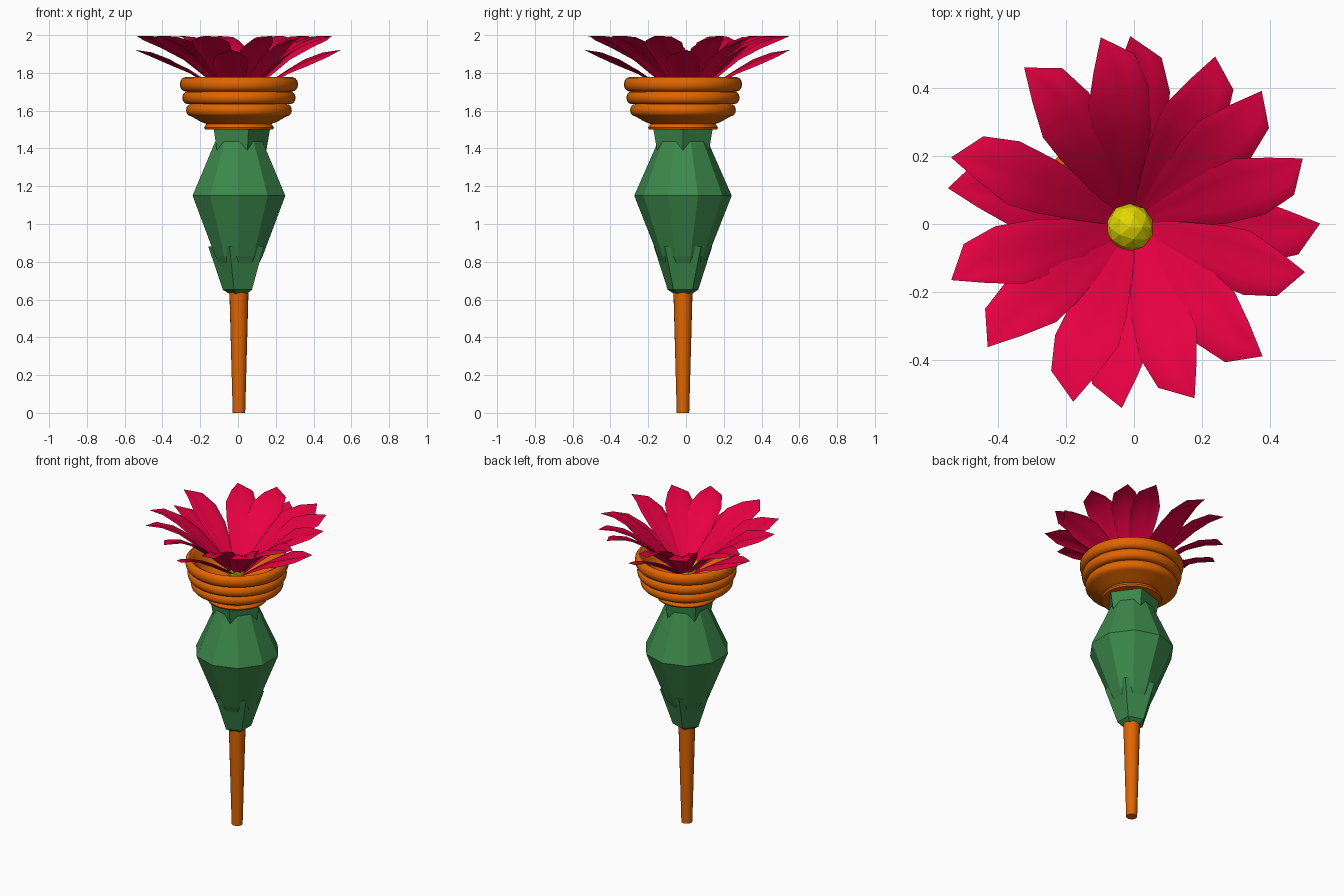
import bpy, bmesh, math

if "Cube" in bpy.data.objects:
    bpy.data.objects.remove(bpy.data.objects["Cube"])

CX, CY = 0.005, -0.016   # axis of stem, body and cup


def material(name, rgb):
    m = bpy.data.materials.new(name)
    m.diffuse_color = (*rgb, 1)
    m.use_nodes = True
    m.node_tree.nodes["Principled BSDF"].inputs["Base Color"].default_value = m.diffuse_color
    return m


orange = material("orange", (0.75, 0.13, 0.0))
green = material("green", (0.045, 0.25, 0.07))
crimson = material("crimson", (0.8, 0.0, 0.055))
yellow = material("yellow", (0.75, 0.68, 0.0))


def finish(bm, name, mat, smooth=None):
    bmesh.ops.recalc_face_normals(bm, faces=bm.faces)
    me = bpy.data.meshes.new(name)
    bm.to_mesh(me)
    bm.free()
    ob = bpy.data.objects.new(name, me)
    bpy.context.collection.objects.link(ob)
    me.materials.append(mat)
    if smooth:
        bpy.ops.object.select_all(action='DESELECT')
        ob.select_set(True)
        bpy.context.view_layer.objects.active = ob
        bpy.ops.object.shade_smooth_by_angle(angle=math.radians(smooth))
    return ob


def lathe(name, profile, sides, mat, phase=0, smooth=None):
    """Stack of polygon rings; profile entries are (radius, z)."""
    bm = bmesh.new()
    a0 = math.radians(phase)
    rings = [[bm.verts.new((CX + r * math.cos(a0 + math.tau * i / sides),
                            CY + r * math.sin(a0 + math.tau * i / sides), z))
              for i in range(sides)] for r, z in profile]
    for a, b in zip(rings, rings[1:]):
        for i in range(sides):
            j = (i + 1) % sides
            bm.faces.new((a[i], a[j], b[j], b[i]))
    bm.faces.new(rings[0])
    bm.faces.new(rings[-1])
    return finish(bm, name, mat, smooth)


# Stem, ten-sided body, five-sided collar and lower taper
lathe("stem", [(0.033, 0), (0.051, 0.66)], 20, orange, smooth=40)
lathe("body", [(0.045, 0.66), (0.132, 0.83), (0.258, 1.15), (0.135, 1.43),
               (0.1, 1.49)], 10, green, phase=18)
lathe("collar", [(0.145, 1.39), (0.165, 1.505)], 5, green, phase=0)
lathe("body_base", [(0.05, 0.63), (0.085, 0.652), (0.162, 0.88)], 5, green, phase=180)

# Ridged cup: flange, three rounded bands, hollow inside
cup = [(0.10, 1.50), (0.18, 1.50), (0.185, 1.51), (0.172, 1.53), (0.20, 1.54)]
for z0, z1, r in ((1.57, 1.635, 0.28), (1.635, 1.702, 0.30), (1.702, 1.777, 0.313)):
    for k in range(7):
        a = math.pi * (k / 6 - 0.5)
        cup.append((r - 0.028 + 0.028 * math.cos(a),
                    (z0 + z1) / 2 + (z1 - z0) / 2 * math.sin(a)))
cup += [(0.265, 1.765), (0.24, 1.69), (0.17, 1.62), (0.05, 1.60)]
lathe("cup", cup, 40, orange, smooth=45)

# Flower centre
bm = bmesh.new()
bmesh.ops.create_icosphere(bm, subdivisions=2, radius=0.07)
bmesh.ops.translate(bm, verts=bm.verts, vec=(-0.012, -0.01, 1.70))
finish(bm, "flower_centre", yellow)

# Petals: arched pointed strips with shallow lengthwise folds, tilted to overlap
HALF_WIDTH = (0.02, 0.055, 0.083, 0.092, 0.064, 0.0)
STATIONS = (0.03, 0.15, 0.27, 0.37, 0.47, 0.55)
UPPER_Z = (1.66, 1.78, 1.885, 1.95, 1.985, 1.995)
LOWER_Z = (1.65, 1.735, 1.81, 1.86, 1.90, 1.922)
FOLDS = {-1: -0.02, -0.5: 0.008, 0: -0.008, 0.5: 0.014, 1: 0.012}


def petal_ring(name, petals, heights):
    bm = bmesh.new()
    for angle, length in petals:
        a = math.radians(angle)
        c, s = math.cos(a), math.sin(a)
        rows = []
        for k, (r, w, z) in enumerate(zip(STATIONS, HALF_WIDTH, heights)):
            r *= length / 0.55
            row = []
            for t in (FOLDS if w else (0,)):
                side = t * w + (0.03 if not w else 0)
                out = r - 0.02 * t * (k > 2)
                up = min(z + FOLDS[t] * w / 0.1, 2.0)
                row.append(bm.verts.new((out * c - side * s, out * s + side * c, up)))
            rows.append(row)
        for p, q in zip(rows, rows[1:]):
            for i in range(4):
                if len(q) > 1:
                    bm.faces.new((p[i], p[i + 1], q[i + 1], q[i]))
                else:
                    bm.faces.new((p[i], p[i + 1], q[0]))
    finish(bm, name, crimson, smooth=60)


petal_ring("upper_petals", [(122, 0.56), (97, 0.555), (61, 0.545), (43, 0.54), (18, 0.53),
                            (-19, 0.52), (-49, 0.54), (-74, 0.54), (-112, 0.55),
                            (-143, 0.56), (-166, 0.56), (157, 0.57)], UPPER_Z)
petal_ring("lower_petals", [(88, 0.55), (-3, 0.545), (-97, 0.54), (166, 0.555)], LOWER_Z)
